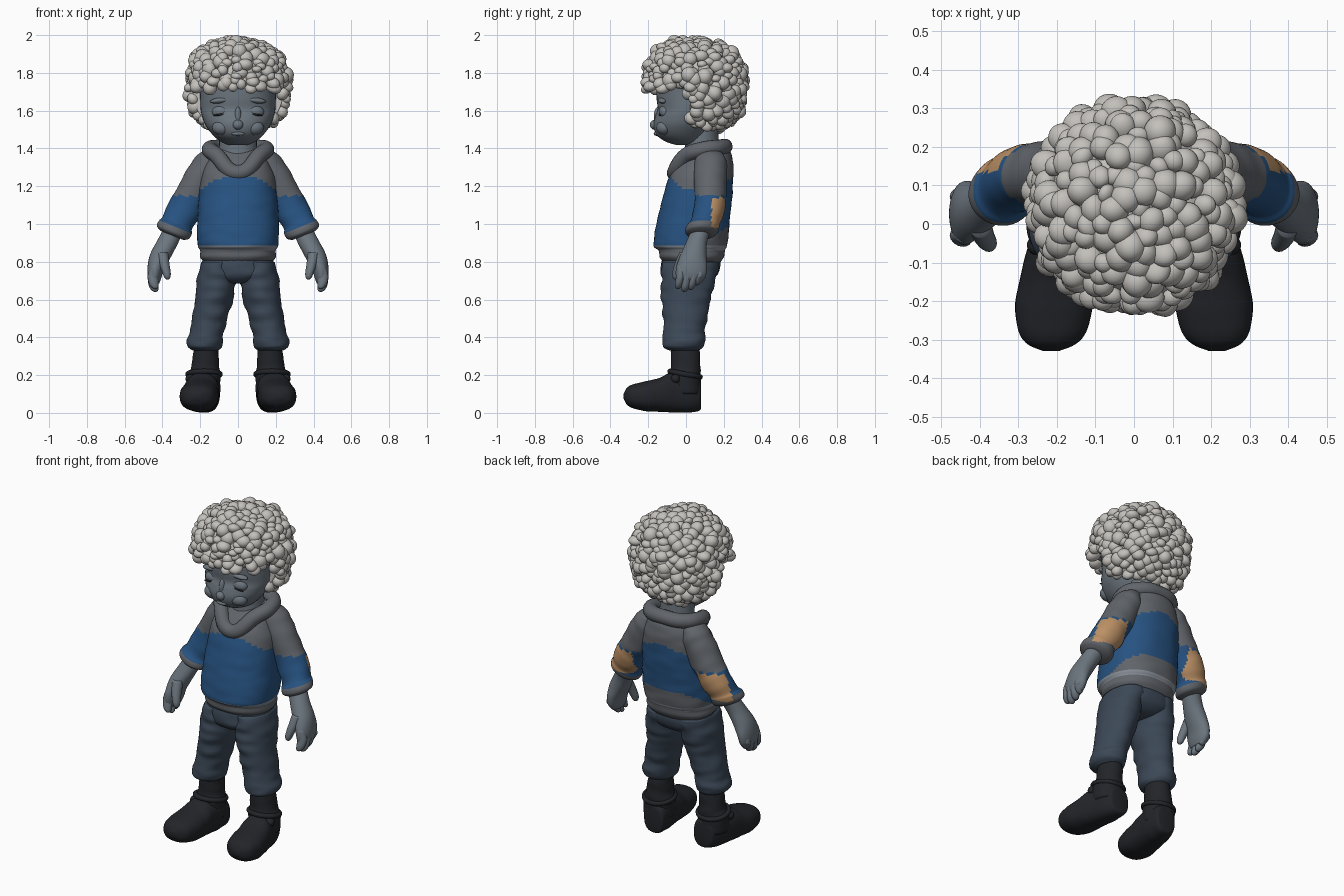
import bpy, bmesh, random
from math import sin, cos, pi, hypot, sqrt, copysign
from mathutils import Vector, Matrix, noise

if "Cube" in bpy.data.objects:
    bpy.data.objects.remove(bpy.data.objects["Cube"])

random.seed(4)


def mat(name, rgb):
    m = bpy.data.materials.new(name)
    m.diffuse_color = (*rgb, 1)
    m.use_nodes = True
    m.node_tree.nodes["Principled BSDF"].inputs["Base Color"].default_value = m.diffuse_color
    return m


HAIR = mat("hair", (0.55, 0.53, 0.50))
SKIN = mat("skin", (0.15, 0.18, 0.21))
GREY = mat("grey_cloth", (0.12, 0.13, 0.145))
PALE = mat("pale_trim", (0.25, 0.28, 0.32))
BLUE = mat("blue_cloth", (0.02, 0.085, 0.22))
TAN = mat("elbow_patch", (0.50, 0.28, 0.13))
DENIM = mat("trousers", (0.045, 0.065, 0.095))
BOOT = mat("boots", (0.016, 0.018, 0.022))


def finish(bm, name, mats, pick=None, mirror=False):
    bmesh.ops.recalc_face_normals(bm, faces=bm.faces)
    for f in bm.faces:
        f.smooth = True
        if pick:
            f.material_index = pick(f.calc_center_median())
    me = bpy.data.meshes.new(name)
    bm.to_mesh(me)
    bm.free()
    for m in mats:
        me.materials.append(m)
    ob = bpy.data.objects.new(name, me)
    bpy.context.collection.objects.link(ob)
    if mirror:
        mod = ob.modifiers.new("mirror", 'MIRROR')
        mod.use_mirror_merge = False
    return ob


def catmull(p0, p1, p2, p3, t):
    return [0.5 * (2*b + (c-a)*t + (2*a-5*b+4*c-d)*t*t + (3*b-a-3*c+d)*t**3)
            for a, b, c, d in zip(p0, p1, p2, p3)]


def loft(name, secs, mats, pick=None, axis='Z', p=2.0, tilt=0, wrinkle=0, mirror=False, seg=40, sub=5):
    """Skin through sections (t, a, b, ra, rb): t runs along the axis, (a, b) is the centre."""
    s = [secs[0], *secs, secs[-1]]
    rows = [catmull(*s[i:i+4], k/sub) for i in range(len(secs)-1) for k in range(sub)] + [list(secs[-1])]
    bm = bmesh.new()
    rings = []
    for t, a, b, ra, rb in rows:
        ring = []
        for i in range(seg):
            c, d = cos(2*pi*i/seg), sin(2*pi*i/seg)
            u = copysign(abs(c)**(2/p), c)*ra
            v = copysign(abs(d)**(2/p), d)*rb
            n = 1 + wrinkle*noise.noise(Vector(((a+u)*9, (b+v)*9, t*22)))
            u, v = u*n, v*n
            co = (a+u, b+v, t+tilt*u) if axis == 'Z' else (a+u, t, b+v)
            ring.append(bm.verts.new(co))
        rings.append(ring)
    for r, q in zip(rings, rings[1:]):
        for i in range(seg):
            j = (i+1) % seg
            bm.faces.new((r[i], r[j], q[j], q[i]))
    bm.faces.new(rings[0])
    bm.faces.new(rings[-1])
    return finish(bm, name, mats, pick, mirror)


def ball(name, loc, size, m, mirror=False, rot=0):
    bm = bmesh.new()
    mx = Matrix.Translation(loc) @ Matrix.Rotation(rot, 4, 'Y') @ Matrix.Diagonal((*size, 1))
    bmesh.ops.create_uvsphere(bm, u_segments=24, v_segments=16, radius=1, matrix=mx)
    return finish(bm, name, [m], mirror=mirror)


def ring_roll(name, pts, r, m, mirror=False):
    """Soft closed roll of cloth along a loop of points."""
    cu = bpy.data.curves.new(name, 'CURVE')
    cu.dimensions = '3D'
    cu.bevel_depth, cu.bevel_resolution, cu.resolution_u = r, 5, 8
    sp = cu.splines.new('BEZIER')
    sp.bezier_points.add(len(pts)-1)
    for bp, co in zip(sp.bezier_points, pts):
        bp.co = co
        bp.handle_left_type = bp.handle_right_type = 'AUTO'
    sp.use_cyclic_u = True
    tmp = bpy.data.objects.new(name + "_path", cu)
    bpy.context.collection.objects.link(tmp)
    bpy.context.view_layer.update()
    bm = bmesh.new()
    bm.from_mesh(tmp.to_mesh())
    bpy.data.objects.remove(tmp)
    return finish(bm, name, [m], mirror=mirror)


# Sweater body: (z, front y, back y, half width)
body = [(.80, -.12, .185, .18), (.825, -.14, .2, .2), (.86, -.145, .205, .2), (.885, -.172, .218, .212),
        (.95, -.165, .225, .218), (1.05, -.145, .235, .213), (1.15, -.12, .245, .205), (1.25, -.09, .25, .195),
        (1.32, -.05, .25, .17), (1.38, 0, .235, .135), (1.41, .03, .2, .1)]


def body_colour(c):
    low = .885 if c.y < 0.05 else .885 + min(.1, (c.y-.05)*.6)
    if low < c.z < 1.26 - 2*c.x*c.x:
        return 1
    return 2 if .862 < c.z < .885 else 0


loft("sweater_body", [(z, 0, (f+b)/2, w, (b-f)/2) for z, f, b, w in body], [GREY, BLUE, PALE],
     body_colour, p=2.3, wrinkle=.02, seg=64, sub=6)
# Rolled hood collar, dipping to a V in front
ring_roll("collar", [(0, .205, 1.41), (.11, .175, 1.405), (.15, .09, 1.395), (.115, .005, 1.365),
                     (0, -.06, 1.27), (-.115, .005, 1.365), (-.15, .09, 1.395), (-.11, .175, 1.405)], .042, GREY)

# Sleeves with tan elbow patches


def sleeve_colour(c):
    if c.y > .135 and .98 < c.z < 1.14 and c.x > .22:
        return 2
    return 1 if .985 + (c.x-.33)*.4 < c.z < 1.15 else 0


loft("sleeve", [(1.375, .13, .13, .04, .06), (1.35, .145, .13, .06, .078), (1.3, .165, .13, .078, .088),
                (1.2, .215, .13, .084, .085), (1.12, .26, .128, .084, .083), (1.05, .298, .117, .084, .083),
                (1.005, .322, .1, .078, .08), (.985, .332, .09, .086, .086), (.955, .345, .08, .084, .083),
                (.94, .35, .078, .06, .06)], [GREY, BLUE, TAN], sleeve_colour, tilt=.4, wrinkle=.06, mirror=True)

# Hands
loft("hand", [(.98, .335, .085, .05, .05), (.9, .375, .055, .052, .056), (.83, .412, .038, .052, .07),
              (.77, .435, .03, .043, .082), (.72, .443, .025, .036, .078), (.69, .443, .02, .025, .06)],
     [SKIN], tilt=.25, mirror=True)
for i, (y, tip) in enumerate([(-.028, .655), (.006, .64), (.04, .65), (.072, .675)]):
    loft(f"finger_{i+1}", [(.78, .438, y, .024, .022), (.73, .45, y, .028, .023), (tip+.035, .447, y-.008, .026, .022),
                           (tip+.01, .44, y-.014, .018, .016), (tip, .437, y-.015, .004, .004)],
         [SKIN], mirror=True, seg=16, sub=4)
loft("thumb", [(.85, .4, .0, .03, .035), (.79, .39, -.03, .027, .03), (.74, .378, -.048, .022, .024),
               (.715, .374, -.052, .015, .017), (.705, .373, -.053, .004, .004)], [SKIN], mirror=True, seg=20)

# Trousers
loft("trouser_hips", [(.84, 0, .03, .175, .15), (.78, 0, .025, .195, .158), (.73, 0, .018, .19, .15),
                      (.695, 0, .01, .13, .11), (.685, 0, .01, .06, .06)], [DENIM], p=2.2, wrinkle=.03)
loft("trouser_leg", [(.8, .1, .028, .095, .15), (.74, .11, .02, .102, .152), (.67, .117, .008, .104, .14),
                     (.6, .127, 0, .1, .128), (.5, .148, -.005, .095, .116), (.43, .165, -.01, .092, .108),
                     (.385, .175, -.012, .096, .113), (.35, .176, -.014, .09, .105), (.33, .174, -.01, .066, .075)],
     [DENIM], wrinkle=.09, mirror=True)

# Boots: shaft, foot, ankle roll, lace knot
loft("boot_shaft", [(.36, .17, -.005, .062, .072), (.3, .17, -.003, .068, .077), (.24, .174, -.003, .075, .08),
                    (.19, .182, -.005, .09, .085), (.1, .18, -.01, .085, .085)], [BOOT], wrinkle=.08, mirror=True)
loft("boot_foot", [(.08, .166, .09, .045, .06), (.068, .168, .095, .066, .085), (0, .178, .1, .082, .1),
                   (-.08, .19, .107, .09, .105), (-.15, .2, .094, .098, .088), (-.22, .208, .088, .1, .078),
                   (-.28, .212, .088, .088, .063), (-.312, .214, .088, .062, .045), (-.33, .215, .088, .02, .015)],
     [BOOT], axis='Y', p=2.4, wrinkle=.03, mirror=True)
ring_roll("boot_collar", [(.18 + .085*cos(k*pi/4), -.005 + .08*sin(k*pi/4), .205 - .015*sin(k*pi/4))
                          for k in range(8)], .014, BOOT, mirror=True)
ball("boot_knot", (.25, -.055, .18), (.028, .026, .025), BOOT, mirror=True)

# Head: (z, front y, back y, half width)
head = [(1.418, -.05, .08, .05), (1.435, -.105, .1, .09), (1.47, -.155, .12, .132), (1.52, -.172, .15, .17),
        (1.57, -.163, .17, .19), (1.61, -.15, .18, .198), (1.67, -.156, .19, .2), (1.76, -.15, .19, .2),
        (1.84, -.1, .15, .15), (1.87, -.03, .08, .06)]
loft("head", [(z, 0, (f+b)/2, w, (b-f)/2) for z, f, b, w in head], [SKIN])
loft("neck", [(1.34, 0, .09, .11, .1), (1.4, 0, .085, .1, .09), (1.5, 0, .08, .1, .09)], [SKIN])
ball("nose", (0, -.165, 1.525), (.028, .026, .026), SKIN)
ball("nose_bridge", (0, -.148, 1.57), (.018, .022, .05), SKIN)
ball("eyelid", (.088, -.108, 1.595), (.05, .036, .036), SKIN, True, .12)
ball("eye_crease", (.09, -.137, 1.58), (.042, .008, .006), BOOT, True, .15)
ball("brow", (.088, -.122, 1.655), (.06, .026, .016), SKIN, True, .12)
ball("cheek", (.085, -.115, 1.51), (.052, .042, .04), SKIN, True)
ball("lips", (0, -.155, 1.478), (.036, .016, .011), SKIN)

# Hair: a rounded base shell covered in curls, open over the face
HC = Vector((0, .045, 1.73))


def hair_point(d, k=1.0):
    h, n = hypot(d.x, d.y), 2.5
    s = k*(h**n + abs(d.z)**n)**(-1/n)
    return HC + Vector((d.x*.252*s, d.y*.257*s, d.z*(.23 if d.z > 0 else .235)*s))


bm = bmesh.new()
bmesh.ops.create_uvsphere(bm, u_segments=48, v_segments=32, radius=1)
for v in bm.verts:
    v.co = hair_point(v.co.normalized(), .96)
    if v.co.z < 1.71:
        v.co.y = max(v.co.y, .02)
finish(bm, "hair_base", [HAIR])

bm = bmesh.new()
COUNT = 420
for i in range(COUNT):
    z = 1 - 2*(i+.5)/COUNT
    a = i*2.399963 + random.uniform(-.1, .1)
    r = sqrt(1-z*z)
    d = Vector((r*cos(a), r*sin(a), z))
    p = hair_point(d, random.uniform(.95, 1.03))
    if p.z < 1.49 or (p.z < 1.715 and p.y < .01) or (p.z < 1.55 and p.y < .06 and abs(p.x) < .15):
        continue
    rad = random.uniform(.026, .042)
    mx = Matrix.Translation(p) @ Vector((d.x, d.y, d.z-.4)).to_track_quat('Z', 'Y').to_matrix().to_4x4()
    mx = mx @ Matrix.Diagonal((rad, rad*random.uniform(.7, 1.1), rad*random.uniform(.8, 1.15), 1))
    bmesh.ops.create_icosphere(bm, subdivisions=3, radius=1, matrix=mx)
finish(bm, "hair_curls", [HAIR])
